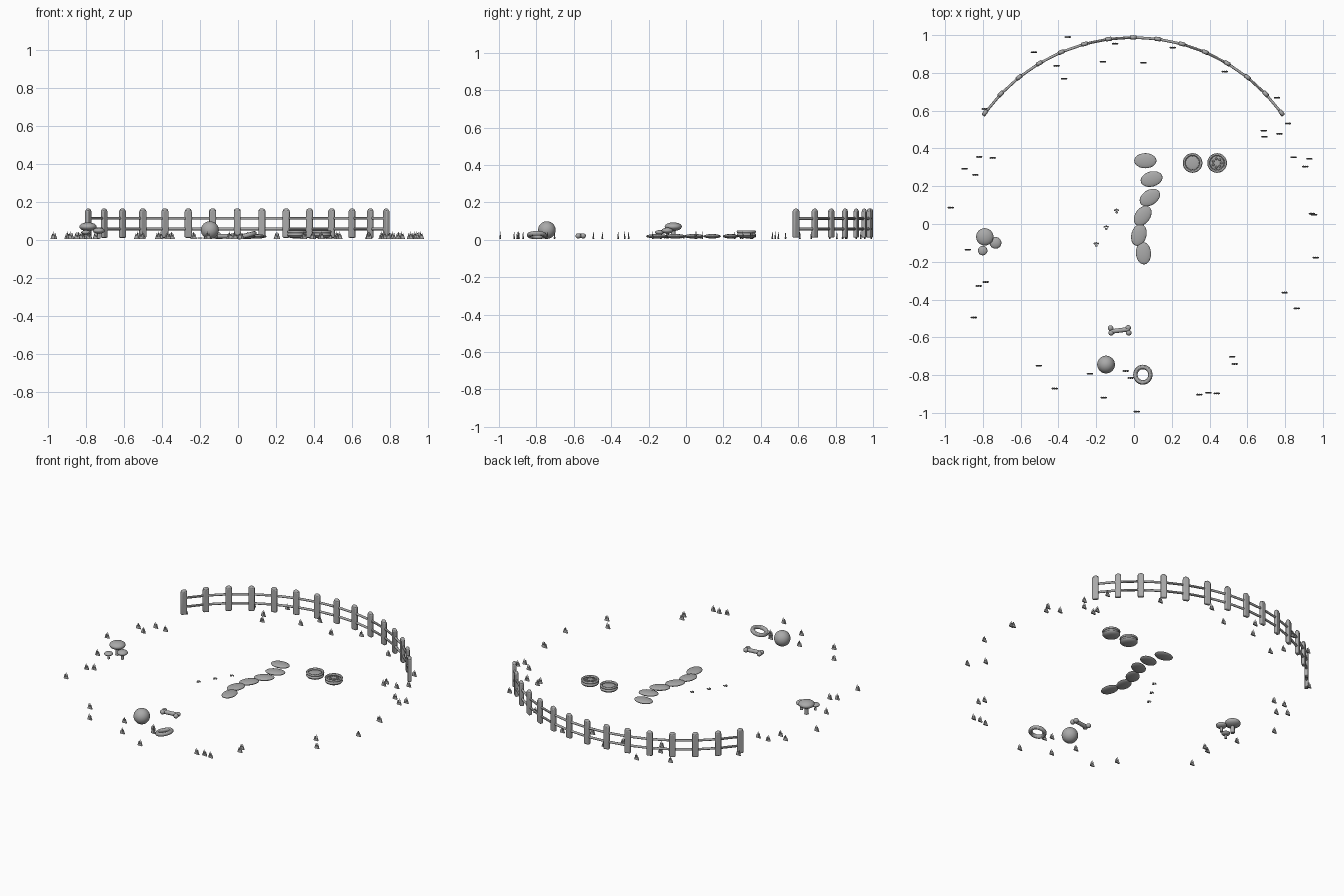
import bpy, math
from mathutils import Vector

if "Cube" in bpy.data.objects:
    bpy.data.objects.remove(bpy.data.objects["Cube"])

grey = bpy.data.materials.new("plain grey")
grey.diffuse_color = (0.4, 0.4, 0.4, 1)
grey.use_nodes = True
grey.node_tree.nodes["Principled BSDF"].inputs["Base Color"].default_value = grey.diffuse_color


def finish(name, scale=(1, 1, 1), rot=(0, 0, 0), smooth=True):
    ob = bpy.context.object
    ob.name = name
    ob.scale = scale
    ob.rotation_euler = rot
    ob.data.materials.append(grey)
    if smooth:
        bpy.ops.object.shade_smooth_by_angle()
    return ob


def ellipsoid(name, loc, size, turn=0, seg=24, rings=12):
    bpy.ops.mesh.primitive_uv_sphere_add(segments=seg, ring_count=rings, radius=1, location=loc)
    return finish(name, size, (0, 0, math.radians(turn)))


def rod(name, a, b, r, r2=None, seg=12):
    a, b = Vector(a), Vector(b)
    d = b - a
    bpy.ops.mesh.primitive_cone_add(vertices=seg, radius1=r, radius2=r if r2 is None else r2,
                                    depth=d.length, location=(a + b) / 2)
    return finish(name, rot=d.to_track_quat('Z', 'Y').to_euler())


def ring(name, loc, major, minor, rot=(0, 0, 0)):
    bpy.ops.mesh.primitive_torus_add(location=loc, major_radius=major, minor_radius=minor,
                                     major_segments=32, minor_segments=12)
    return finish(name, rot=rot)


def lathe(name, loc, profile, n=32):
    verts = [(r * math.cos(2 * math.pi * k / n), r * math.sin(2 * math.pi * k / n), z)
             for r, z in profile for k in range(n)]
    faces = [(i * n + k, i * n + (k + 1) % n, (i + 1) * n + (k + 1) % n, (i + 1) * n + k)
             for i in range(len(profile) - 1) for k in range(n)]
    faces += [tuple(reversed(range(n))), tuple(range((len(profile) - 1) * n, len(profile) * n))]
    me = bpy.data.meshes.new(name)
    me.from_pydata(verts, [], faces)
    ob = bpy.data.objects.new(name, me)
    ob.location = loc
    bpy.context.collection.objects.link(ob)
    bpy.ops.object.select_all(action='DESELECT')
    bpy.context.view_layer.objects.active = ob
    ob.select_set(True)
    return finish(name)


# curved fence: posts with domed caps on an arc, joined by two straight rails
arc = []
for i in range(-7, 8):
    t = math.radians(7.71 * i)
    x, y = -0.004 + 0.97 * math.sin(t), 0.018 + 0.97 * math.cos(t)
    arc.append((x, y))
    bpy.ops.mesh.primitive_cube_add(size=1, location=(x, y, 0.084))
    post = finish("fence_post", (0.036, 0.022, 0.144), (0, 0, -t), False)
    bpy.ops.object.transform_apply(location=False, rotation=False, scale=True)
    bev = post.modifiers.new("round", 'BEVEL')
    bev.width, bev.segments = 0.006, 3
    bpy.ops.object.shade_smooth_by_angle()
    ellipsoid("fence_post_cap", (x, y, 0.154), (0.018, 0.0115, 0.013), -math.degrees(t), 16, 8)
for (x1, y1), (x2, y2) in zip(arc, arc[1:]):
    for z in (0.058, 0.114):
        rod("fence_rail", (x1, y1, z), (x2, y2, z), 0.007)

# stepping stones
for x, y, turn in [(0.06, 0.335, 0), (0.093, 0.238, 15), (0.084, 0.14, 33),
                   (0.046, 0.043, 55), (0.026, -0.058, 75), (0.05, -0.155, 94)]:
    ellipsoid("stepping_stone", (x, y, 0.019), (0.059, 0.040, 0.012), turn)

# two bowls, one with pellets
BY = 0.323
for x in (0.31, 0.44):
    lathe("bowl", (x, BY, 0), [(0.02, 0.009), (0.036, 0.012), (0.047, 0.018), (0.051, 0.024),
                               (0.051, 0.029), (0.047, 0.035), (0.045, 0.039), (0.036, 0.039)])
    ring("bowl_rim", (x, BY, 0.043), 0.045, 0.007)
    ellipsoid("bowl_filling", (x, BY, 0.039), (0.036, 0.036, 0.005), 0, 32)
for k in range(7):
    a = 2 * math.pi * k / 7
    ellipsoid("pellet", (0.44 + 0.023 * math.cos(a), BY + 0.023 * math.sin(a), 0.044),
              (0.007, 0.007, 0.005), 0, 10, 6)

# mushrooms
for x, y, r, z, h in [(-0.79, -0.068, 0.046, 0.070, 0.023), (-0.733, -0.1, 0.031, 0.049, 0.016),
                      (-0.801, -0.141, 0.025, 0.040, 0.012)]:
    rod("mushroom_stem", (x, y, 0.007), (x, y, z), r * 0.28, r * 0.25, 14)
    ellipsoid("mushroom_cap", (x, y, z), (r, r, h))

# toys: ball, tilted ring and bone
ellipsoid("ball", (-0.148, -0.744, 0.052), (0.047, 0.047, 0.047), 0, 32, 16)
ring("toy_ring", (0.047, -0.798, 0.025), 0.041, 0.012, (0, math.radians(-14), 0))
rod("bone_shaft", (-0.122, -0.569, 0.021), (-0.028, -0.557, 0.021), 0.012, seg=16)
for x, y in [(-0.124, -0.551), (-0.121, -0.576), (-0.031, -0.55), (-0.028, -0.576)]:
    ellipsoid("bone_knob", (x, y, 0.021), (0.015, 0.015, 0.014), 0, 16, 8)

# paw prints
for x, y in [(-0.092, 0.062), (-0.147, -0.026), (-0.2, -0.114)]:
    ellipsoid("paw_pad", (x, y, 0.011), (0.008, 0.006, 0.003), 0, 12, 6)
    for dx, dy in [(-0.009, 0.011), (0, 0.015), (0.009, 0.011)]:
        ellipsoid("paw_toe", (x + dx, y + dy, 0.011), (0.005, 0.005, 0.003), 0, 10, 6)

# grass tufts of three blades each
tufts = [(-.35, .993), (-.53, .913), (-.41, .84), (-.37, .772), (-.1, .958), (-.165, .862),
         (.05, .857), (.205, .937), (.48, .81), (-.79, .612), (.757, .672), (.815, .535),
         (.687, .497), (.69, .465), (.77, .48), (.845, .356), (.907, .307), (.928, .348),
         (.942, .058), (.953, .052), (.962, -.175), (.797, -.36), (.862, -.444), (.52, -.7),
         (.533, -.738), (.346, -.9), (.394, -.89), (.438, -.894), (.015, -.99), (-.16, -.916),
         (-.234, -.79), (-.044, -.775), (-.018, -.812), (-.42, -.868), (-.504, -.747),
         (-.848, -.492), (-.822, -.325), (-.785, -.304), (-.88, -.133), (-.97, .09),
         (-.84, .263), (-.897, .296), (-.82, .358), (-.748, .353)]
for x, y in tufts:
    for dx, h in [(-0.01, 0.03), (0, 0.038), (0.01, 0.03)]:
        blade = rod("grass_blade", (x + dx, y - 0.003, 0.006), (x + dx * 0.7, y - 0.003, 0.006 + h),
                    0.0075, 0.0008, 8)
        # thin the blade front to back
        bpy.ops.object.transform_apply(location=False, rotation=True, scale=True)
        blade.scale.y = 0.65
